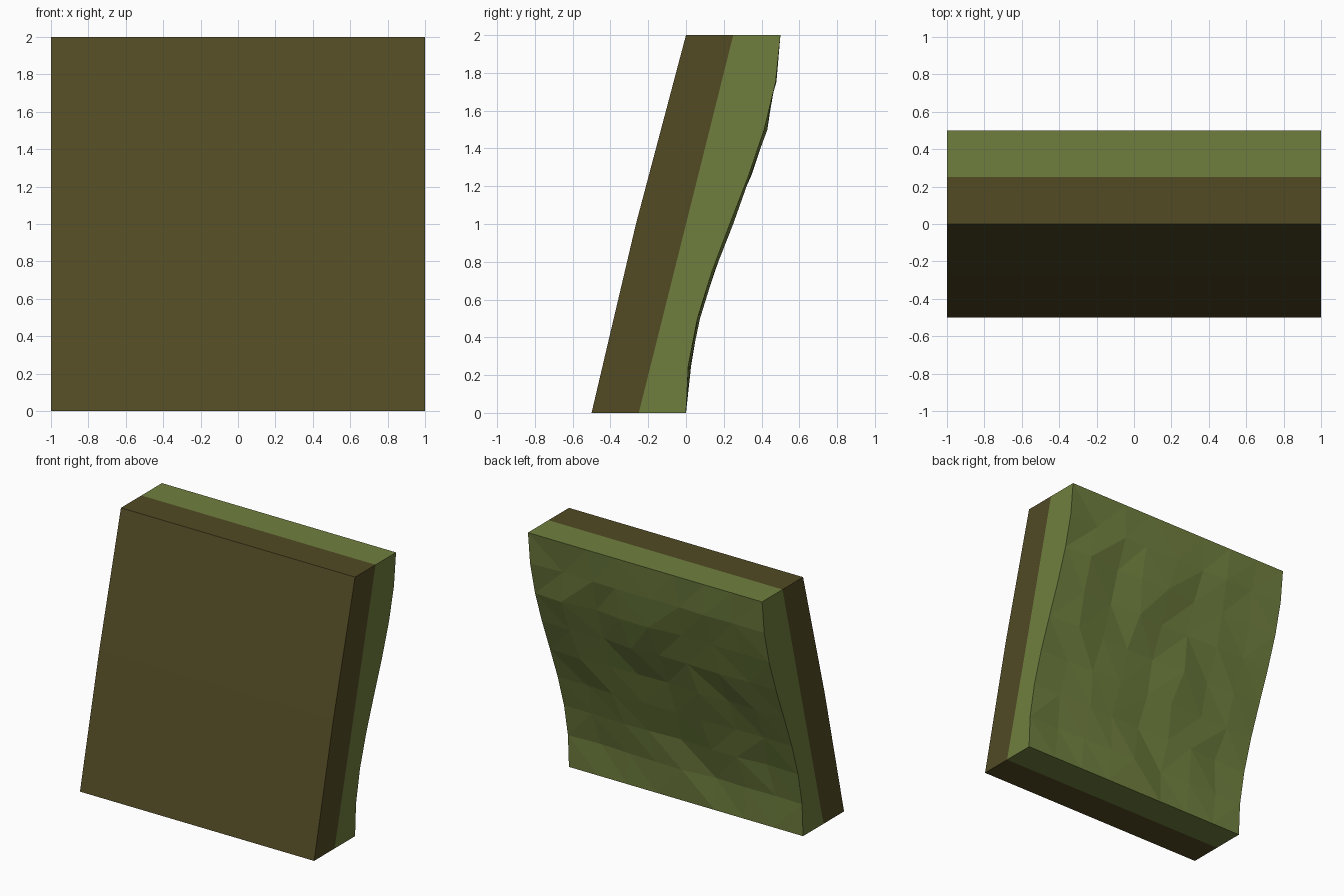
import bpy
import bmesh
import math
import random

random.seed(4)
N = 8                     # grid divisions of the turf surface
STEP = 2 / N

cube = bpy.data.objects.get("Cube")
if cube:
    bpy.data.objects.remove(cube, do_unlink=True)


def material(name, rgb):
    mat = bpy.data.materials.new(name)
    mat.use_nodes = True
    color = (*rgb, 1)
    mat.diffuse_color = color
    bsdf = next(n for n in mat.node_tree.nodes if n.type == 'BSDF_PRINCIPLED')
    bsdf.inputs["Base Color"].default_value = color
    bsdf.inputs["Roughness"].default_value = 1
    return mat


def finish(bm, name, mat):
    bmesh.ops.recalc_face_normals(bm, faces=bm.faces)
    mesh = bpy.data.meshes.new(name)
    bm.to_mesh(mesh)
    bm.free()
    mesh.materials.append(mat)
    obj = bpy.data.objects.new(name, mesh)
    bpy.context.collection.objects.link(obj)


def seam(z):
    """Depth where soil meets turf."""
    return -0.25 + z / 4


def edge_depth(z):
    """Gentle S-curve of the turf at the side edges."""
    return 0.25 - 0.25 * math.cos(math.pi * z / 2) - 0.018 * math.sin(math.pi * z / 2)


# Soil: extruded slanted section, open along the hidden seam
bm = bmesh.new()
section = [(seam(0), 0), (-0.5, 0), (-0.265, 1), (0, 2), (seam(2), 2)]
left, right = ([bm.verts.new((x, y, z)) for y, z in section] for x in (1, -1))
for i in range(len(section) - 1):
    bm.faces.new((left[i], left[i + 1], right[i + 1], right[i]))
bm.faces.new(left)
bm.faces.new(right)
finish(bm, "soil_layer", material("dark soil brown", (0.085, 0.07, 0.0185)))

# Turf: faceted bumpy surface
bm = bmesh.new()
grid = []
for r in range(N + 1):
    row = []
    for c in range(N + 1):
        x, z = -1 + c * STEP, r * STEP
        y = edge_depth(z)
        if 0 < r < N and 0 < c < N:
            y += random.uniform(-0.018, 0.018)
            x += random.uniform(-0.03, 0.03)
        row.append(bm.verts.new((x, y, z)))
    grid.append(row)
for r in range(N):
    for c in range(N):
        a, b = grid[r][c], grid[r][c + 1]
        d, e = grid[r + 1][c], grid[r + 1][c + 1]
        if random.random() < 0.5:
            tris = (a, b, e), (a, e, d)
        else:
            tris = (a, b, d), (b, e, d)
        for tri in tris:
            bm.faces.new(tri)

# Turf: flat sides, top and bottom reaching in to the seam
for x, c in ((-1, 0), (1, N)):
    rim = [grid[r][c] for r in range(N + 1)]
    low, high = (bm.verts.new((x, seam(z), z)) for z in (0, 2))
    bm.faces.new(rim + [high, low])
    if c == 0:
        first = low, high
for row, a, b in ((grid[0], first[0], low), (grid[N], first[1], high)):
    bm.faces.new(row + [b, a])
finish(bm, "turf_layer", material("grass green", (0.16, 0.213, 0.049)))
